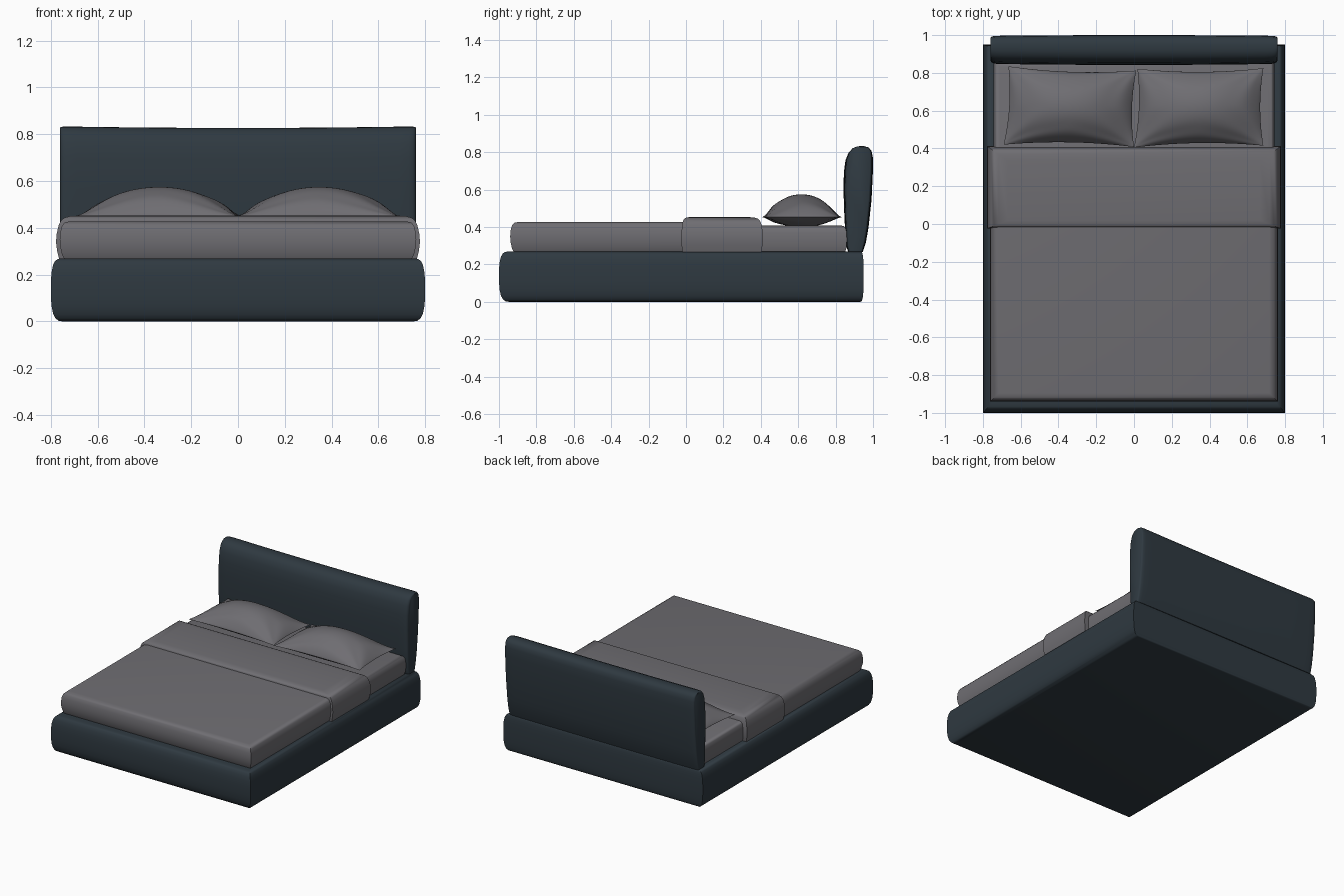
import bpy, bmesh, math
from mathutils import Vector

if "Cube" in bpy.data.objects:
    bpy.data.objects.remove(bpy.data.objects["Cube"])


def material(name, rgb):
    m = bpy.data.materials.new(name)
    m.diffuse_color = (*rgb, 1)
    m.use_nodes = True
    m.node_tree.nodes["Principled BSDF"].inputs["Base Color"].default_value = m.diffuse_color
    return m


SLATE = material("dark slate upholstery", (0.028, 0.041, 0.052))
LINEN = material("grey linen", (0.158, 0.154, 0.168))


def finish(name, bm, mat, angle=40):
    bmesh.ops.remove_doubles(bm, verts=bm.verts, dist=1e-5)
    bmesh.ops.recalc_face_normals(bm, faces=bm.faces)
    me = bpy.data.meshes.new(name)
    bm.to_mesh(me)
    bm.free()
    ob = bpy.data.objects.new(name, me)
    bpy.context.collection.objects.link(ob)
    me.materials.append(mat)
    bpy.ops.object.select_all(action='DESELECT')
    ob.select_set(True)
    bpy.context.view_layer.objects.active = ob
    bpy.ops.object.shade_smooth_by_angle(angle=math.radians(angle))
    return ob


def skin(bm, rings):
    """Join closed rings of points into a capped skin."""
    rings = [[bm.verts.new(p) for p in r] for r in rings]
    n = len(rings[0])
    for a, b in zip(rings, rings[1:]):
        for i in range(n):
            j = (i + 1) % n
            bm.faces.new((a[i], a[j], b[j], b[i]))
    bm.faces.new(rings[0])
    bm.faces.new(rings[-1])


def cushion(name, hx, y0, y1, profile, mat, front=1.0, back=1.0):
    """Stack of rectangles with mitred corners; profile = (inset, z)."""
    bm = bmesh.new()
    skin(bm, [[(-hx + d, y0 + d * front, z), (hx - d, y0 + d * front, z),
               (hx - d, y1 - d * back, z), (-hx + d, y1 - d * back, z)]
              for d, z in profile])
    return finish(name, bm, mat)


# Upholstered base
cushion("bed_base", 0.80, -1.0, 0.95,
        [(0.05, 0), (0.033, 0.003), (0.02, 0.013), (0.01, 0.032), (0.003, 0.065),
         (0, 0.11), (0, 0.17), (0.003, 0.21), (0.009, 0.24), (0.018, 0.258),
         (0.03, 0.267), (0.045, 0.27)], SLATE, 1.1, 0.35)

# Mattress, cover and folded band
cushion("mattress", 0.745, -0.92, 0.86,
        [(0.012, 0.262), (0.003, 0.29), (0, 0.33), (0.002, 0.37), (0.008, 0.393),
         (0.018, 0.404), (0.035, 0.408)], LINEN, 1, 0.8)
cushion("bed_cover", 0.762, -0.94, 0.40,
        [(0.022, 0.262), (0.01, 0.285), (0.002, 0.32), (0, 0.35), (0.003, 0.385),
         (0.01, 0.41), (0.022, 0.423), (0.045, 0.428)], LINEN, 1, 0.1)
cushion("folded_band", 0.778, -0.025, 0.412,
        [(0.015, 0.262), (0.005, 0.30), (0, 0.34), (0.003, 0.375), (0.011, 0.41),
         (0.022, 0.432), (0.037, 0.444), (0.06, 0.45), (0.11, 0.4535)],
        LINEN, 0.4, 0.7)

# Headboard: side profile swept across the width
profile = [(0.868, .265), (0.856, .30), (0.847, .45), (0.842, .6), (0.844, .7),
           (0.853, .765), (0.868, .803), (0.888, .824), (0.915, .834), (0.95, .835),
           (0.978, .828), (0.993, .81), (0.999, .78), (1.0, .72), (0.992, .55),
           (0.976, .4), (0.962, .32), (0.945, .266)]
half = [(0.76, 0.72), (0.757, 0.82), (0.748, 0.89), (0.73, 0.93), (0.69, 0.95),
        (0.55, 0.965), (0.35, 0.985), (0.15, 1.0)]
stations = [(-x, s) for x, s in half] + [(0, 1.0)] + half[::-1]
rings = []
for x, s in stations:
    ring = []
    for y, z in profile:
        t = (z - .265) / .57
        sag = 0.008 * (1 - (x / .76) ** 2) * t
        ym = 0.907 + 0.045 * t
        ring.append((x, ym + (y - ym) * s, z - sag - (1 - s) * 0.02 * t))
    rings.append(ring)
bm = bmesh.new()
skin(bm, rings)
finish("headboard", bm, SLATE, 50)


# Pillows with pinched corners and soft creases
def pillow(name, c00, c10, c01, c11, phase):
    bm = bmesh.new()
    n = 40
    for side in (1, -1):
        grid = []
        for j in range(n + 1):
            row = []
            for i in range(n + 1):
                u = -math.cos(math.pi * i / n)
                v = -math.cos(math.pi * j / n)
                a = (u * (1 - 0.05 * (1 - v * v)) + 1) / 2
                b = (v * (1 - 0.09 * (1 - u * u)) + 1) / 2
                p = (Vector(c00) * (1 - a) * (1 - b) + Vector(c10) * a * (1 - b)
                     + Vector(c01) * (1 - a) * b + Vector(c11) * a * b)
                f = max(0, 1 - u * u) ** 0.8 * max(0, 1 - v * v) ** 0.72
                edge = max(abs(u), abs(v)) ** 3
                ang = math.atan2(1 - abs(v), 1.001 - abs(u))
                crease = 0.05 * edge * math.sin(9 * ang + phase + u + 2 * v)
                h = 0.122 if side > 0 else -0.052
                z = 0.453 + h * f * (1 + crease * 2)
                row.append(bm.verts.new((p.x, p.y, z)))
            grid.append(row)
        for j in range(n):
            for i in range(n):
                bm.faces.new((grid[j][i], grid[j][i + 1],
                              grid[j + 1][i + 1], grid[j + 1][i]))
    finish(name, bm, LINEN, 60)


pillow("left_pillow", (-0.69, 0.42), (0.0, 0.408), (-0.665, 0.835), (0.012, 0.812), 0.4)
pillow("right_pillow", (0.0, 0.405), (0.685, 0.415), (0.018, 0.822), (0.685, 0.825), 1.7)
